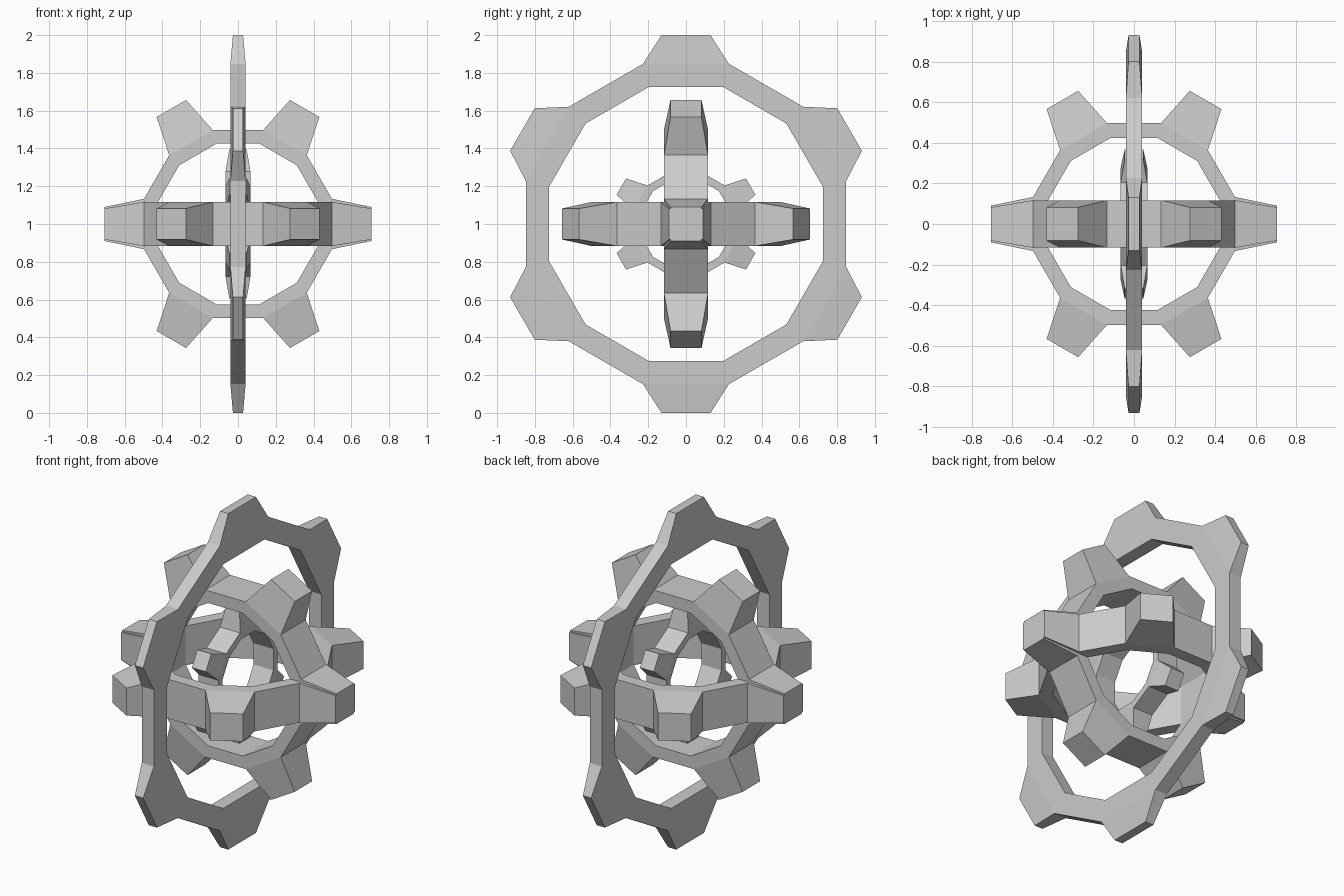
import bpy, bmesh
from math import sin, cos, radians
from mathutils import Vector

if "Cube" in bpy.data.objects:
    bpy.data.objects.remove(bpy.data.objects["Cube"])

def cog_ring(name, axes, start, inner, outer, tip, tip_half, thick, tip_thick):
    """Twelve-sided ring with six tapered teeth, lying in the plane of axes[0], axes[1]."""
    u, v, w = (Vector(a) for a in axes)
    bm = bmesh.new()

    def pair(r, side, ang, half):
        # back and front vertex at radial distance r, sideways offset side
        a = radians(ang)
        p = u * (r * cos(a) - side * sin(a)) + v * (r * sin(a) + side * cos(a))
        return [bm.verts.new(p + w * h) for h in (-half, half)]

    corners = [start - 15 + 30 * i for i in range(12)]
    ins = [pair(inner, 0, a, thick) for a in corners]
    outs = [pair(outer, 0, a, thick) for a in corners]
    for i in range(12):
        j = (i + 1) % 12
        a, b, c, d = ins[i], ins[j], outs[j], outs[i]
        bm.faces.new((a[0], b[0], b[1], a[1]))
        for k in (0, 1):
            bm.faces.new((a[k], b[k], c[k], d[k]))
        if i % 2:
            bm.faces.new((d[0], c[0], c[1], d[1]))
            continue
        # tooth on every other segment
        mid = corners[i] + 15
        e = pair(tip, -tip_half, mid, tip_thick)
        f = pair(tip, tip_half, mid, tip_thick)
        for p, q in ((d, e), (e, f), (f, c)):
            bm.faces.new((p[0], q[0], q[1], p[1]))
        for k in (0, 1):
            bm.faces.new((d[k], c[k], f[k], e[k]))
    bmesh.ops.recalc_face_normals(bm, faces=bm.faces)
    mesh = bpy.data.meshes.new(name)
    bm.to_mesh(mesh)
    bm.free()
    ob = bpy.data.objects.new(name, mesh)
    ob.location = (0, 0, 1)
    bpy.context.collection.objects.link(ob)

X, Y, Z = (1, 0, 0), (0, 1, 0), (0, 0, 1)
middle = (0.44, 0.515, 0.706, 0.09, 0.117, 0.082)

# thin outer ring
cog_ring("outer_ring", (Y, Z, X), 30, 0.752, 0.878, 1.0, 0.13, 0.04, 0.027)
# two crossing middle rings
cog_ring("upright_middle_ring", (X, Z, Y), 0, *middle)
cog_ring("level_middle_ring", (X, Y, Z), 0, *middle)
# small inner ring
cog_ring("inner_ring", (Y, Z, X), 30, *[m * 0.56 for m in middle])
